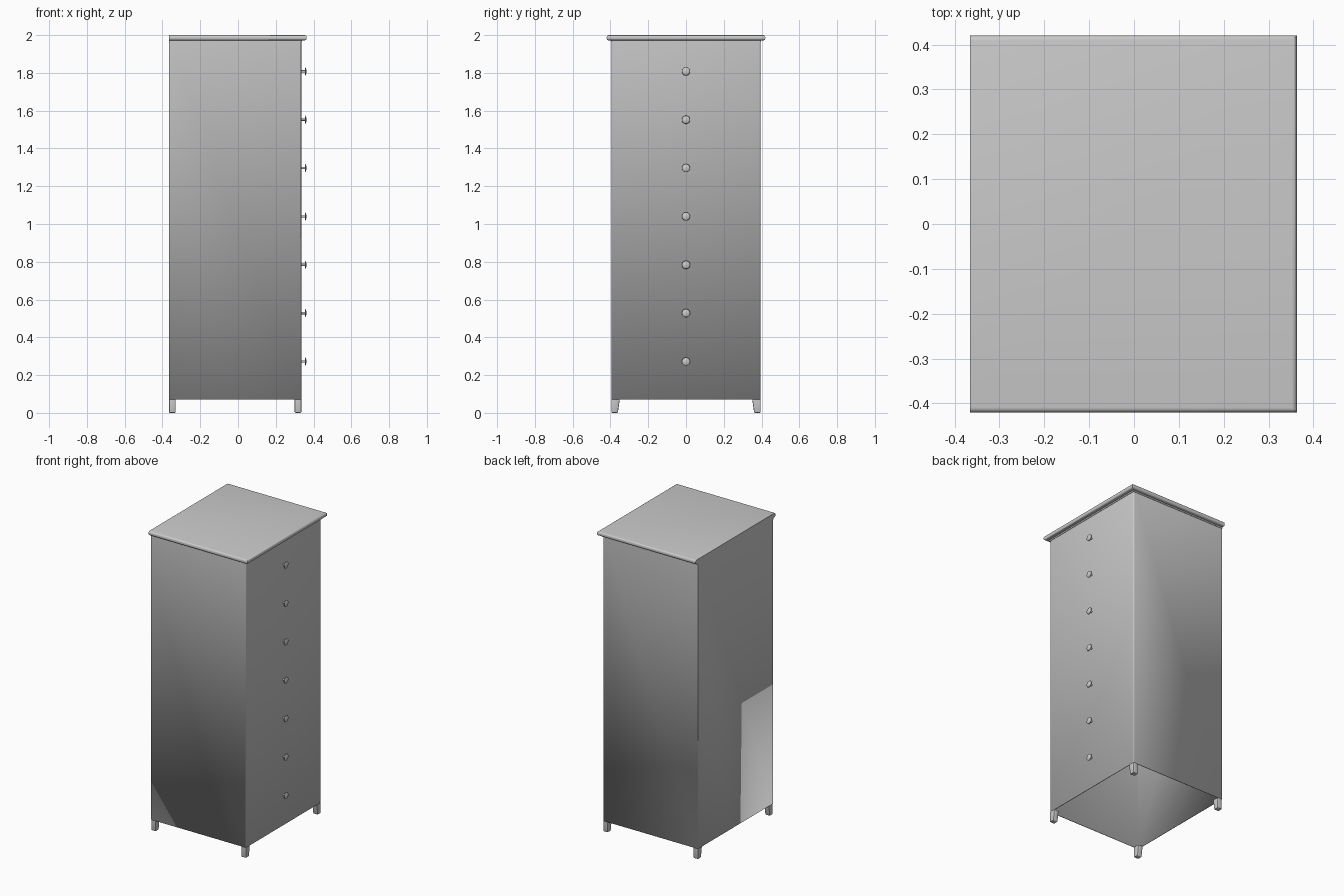
import bpy, bmesh
from mathutils import Matrix, Vector

cube = bpy.data.objects.get("Cube")
if cube:
    bpy.data.objects.remove(cube, do_unlink=True)

grey = bpy.data.materials.new("plain grey")
grey.use_nodes = True
COLOUR = (0.6, 0.6, 0.6, 1)
grey.diffuse_color = COLOUR
grey.node_tree.nodes["Principled BSDF"].inputs["Base Color"].default_value = COLOUR

BACK, FRONT, SIDE = -0.365, 0.335, 0.395   # cabinet extents
BASE, TOP = 0.07, 1.975                    # cabinet heights


def finish(name, bm):
    bmesh.ops.recalc_face_normals(bm, faces=bm.faces)
    mesh = bpy.data.meshes.new(name)
    bm.to_mesh(mesh)
    bm.free()
    mesh.materials.append(grey)
    obj = bpy.data.objects.new(name, mesh)
    bpy.context.collection.objects.link(obj)
    bpy.ops.object.select_all(action="DESELECT")
    obj.select_set(True)
    bpy.context.view_layer.objects.active = obj
    bpy.ops.object.shade_smooth_by_angle(angle=0.7)
    return obj


def box(bm, low, high):
    low, high = Vector(low), Vector(high)
    matrix = Matrix.Translation((low + high) / 2) @ Matrix.Diagonal((*(high - low), 1))
    return bmesh.ops.create_cube(bm, size=1, matrix=matrix)["verts"]


# Cabinet: thin shell, open underneath, rounded front corners
bm = bmesh.new()
box(bm, (BACK, -SIDE, BASE), (FRONT, SIDE, TOP))
corners = [e for e in bm.edges if all(v.co.x > 0 for v in e.verts)
           and abs(e.verts[0].co.z - e.verts[1].co.z) > 1]
bmesh.ops.bevel(bm, geom=corners, offset=0.008, segments=3, profile=0.5, affect="EDGES")
bm.normal_update()
bmesh.ops.delete(bm, geom=[f for f in bm.faces if f.normal.z < -0.9], context="FACES")
cabinet = finish("cabinet", bm)
shell = cabinet.modifiers.new("wall thickness", "SOLIDIFY")
shell.thickness = 0.005
shell.offset = -1

# Top board: rounded on the front and both sides, square at the back
bm = bmesh.new()
box(bm, (BACK, -0.42, TOP - 0.003), (0.363, 0.42, 2))
rim = [e for e in bm.edges if abs(e.verts[0].co.z - e.verts[1].co.z) < 0.001
       and not all(v.co.x < 0 for v in e.verts)]
bmesh.ops.bevel(bm, geom=rim, offset=0.011, segments=4, profile=0.5, affect="EDGES")
finish("top_board", bm)

# Moulding tucked below the top board
bm = bmesh.new()
box(bm, (BACK, -SIDE - 0.003, 1.963), (FRONT + 0.003, SIDE + 0.003, TOP))
finish("top_moulding", bm)

# Legs: inner side tapers towards the floor
for end, x0, x1 in (("back", BACK, BACK + 0.035), ("front", FRONT - 0.035, FRONT)):
    for hand, s in (("right", -1), ("left", 1)):
        bm = bmesh.new()
        ys = sorted((s * SIDE, s * (SIDE - 0.044)))
        for v in box(bm, (x0, ys[0], 0), (x1, ys[1], BASE)):
            if v.co.z < 0.01 and abs(v.co.y) < SIDE - 0.02:
                v.co.y += s * 0.01
        bmesh.ops.bevel(bm, geom=[e for e in bm.edges if min(v.co.z for v in e.verts) < 0.01],
                        offset=0.005, segments=2, profile=0.5, affect="EDGES")
        finish(f"{end}_{hand}_leg", bm)

# Drawer knobs: slim stem with a shallow domed cap, spun about its axis
PROFILE = [(0, 0.006), (0.02, 0.006), (0.02, 0.022), (0.023, 0.021),
           (0.026, 0.016), (0.028, 0.008), (0.028, 0)]
for i in range(7):
    bm = bmesh.new()
    z = 0.272 + i * 0.256
    verts = [bm.verts.new((FRONT - 0.001 + x, r, z)) for x, r in PROFILE]
    edges = [bm.edges.new(pair) for pair in zip(verts, verts[1:])]
    bmesh.ops.spin(bm, geom=verts + edges, cent=(0, 0, z), axis=(1, 0, 0),
                   angle=6.283185, steps=20)
    bmesh.ops.remove_doubles(bm, verts=bm.verts, dist=0.0002)
    finish(f"drawer_knob_{i + 1}", bm)
